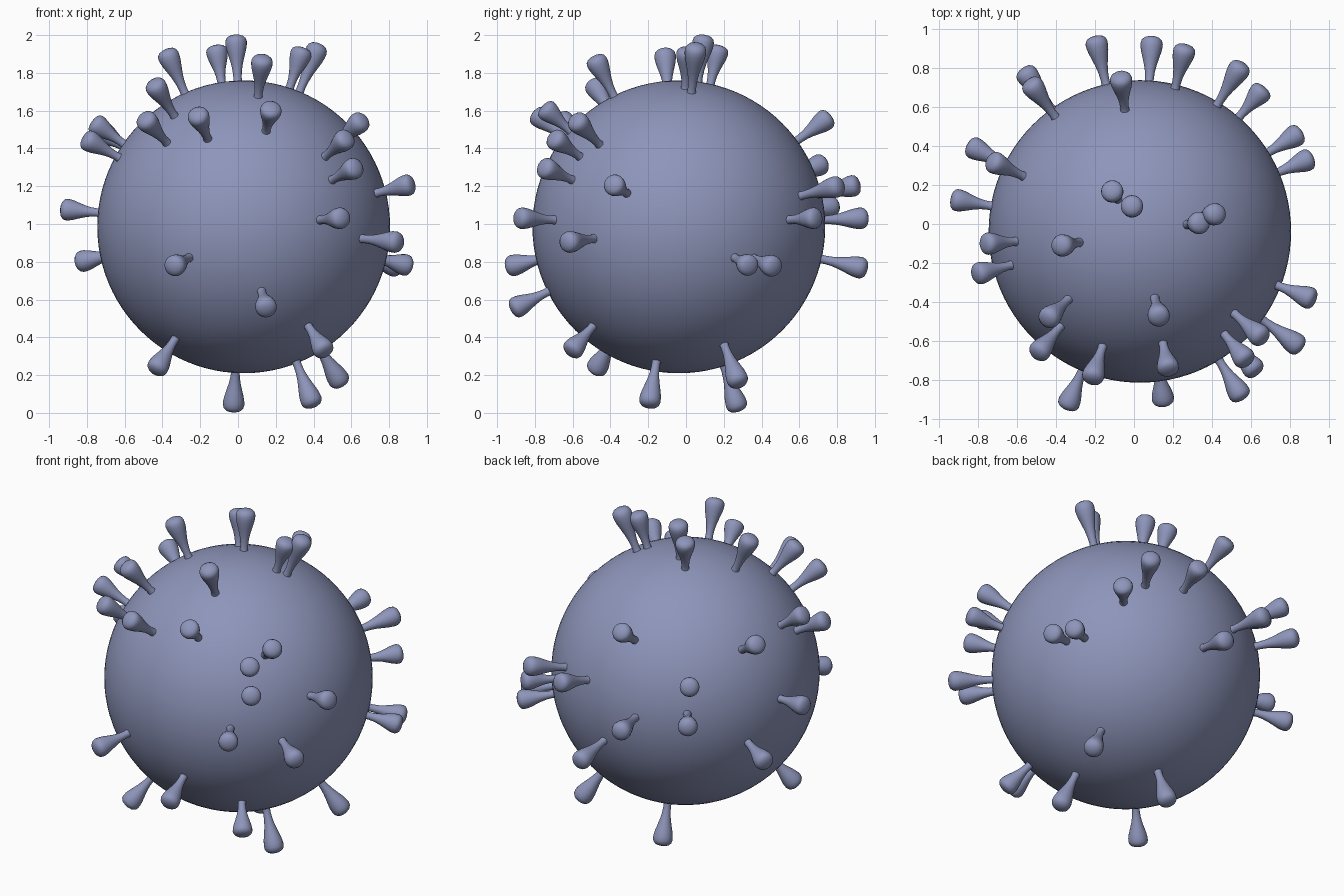
import bpy, bmesh, math
from mathutils import Vector, Matrix

if "Cube" in bpy.data.objects:
    bpy.data.objects.remove(bpy.data.objects["Cube"])

CENTER = Vector((0.03, -0.038, 0.985))
RADIUS = 0.775

# slate blue for every part
blue = bpy.data.materials.new("slate_blue")
blue.diffuse_color = (0.27, 0.30, 0.49, 1)
blue.use_nodes = True
blue.node_tree.nodes["Principled BSDF"].inputs["Base Color"].default_value = blue.diffuse_color

# core ball
bpy.ops.mesh.primitive_uv_sphere_add(segments=96, ring_count=48, radius=RADIUS, location=CENTER)
core = bpy.context.object
core.name = "core_ball"
core.data.materials.append(blue)
bpy.ops.object.shade_smooth()

# club-shaped spike profile: (fraction of length, radius)
PROFILE = [(0, .026), (.06, .023), (.14, .022), (.28, .025), (.42, .032), (.56, .042),
           (.68, .051), (.78, .056), (.86, .057), (.92, .052), (.965, .040), (.99, .022)]
SIDES = 24

# spike head centres, grouped by region
TOP = [(-.01, .09, 1.955), (-.11, .165, 1.90), (.33, .005, 1.89), (.413, .05, 1.912),
       (-.365, -.11, 1.882), (.126, -.467, 1.848)]
FRONT = [(-.43, -.475, 1.72), (-.478, -.645, 1.54), (-.207, -.77, 1.563), (.172, -.725, 1.592),
         (.638, -.567, 1.533), (.558, -.68, 1.44), (.605, -.732, 1.29), (.535, -.86, 1.03),
         (.147, -.885, .565), (-.33, -.907, .782)]
RIGHT = [(.887, -.375, 1.203), (.825, -.612, .905), (.82, .448, .78), (.875, .323, .785)]
BACK = [(.535, .787, 1.195), (.64, .665, 1.03), (-.515, .70, 1.31), (-.545, .76, 1.09),
        (-.065, .73, 1.545), (-.19, .918, 1.03), (.09, .915, .77), (.255, .875, 1.20)]
LEFT = [(-.78, -.25, 1.435), (-.735, -.10, 1.515), (-.705, .31, 1.48), (-.812, .385, .805),
        (-.893, .12, 1.075)]
BOTTOM = [(.445, -.59, .347), (.53, .27, .182), (.385, -.19, .073), (-.023, .265, .052),
          (-.42, -.465, .25)]


def spike(name, head):
    d = Vector(head) - CENTER
    start, tip = RADIUS - 0.012, d.length + 0.048
    bm = bmesh.new()
    rings = []
    for t, r in PROFILE:
        z = start + t * (tip - start)
        rings.append([bm.verts.new((r * math.cos(a), r * math.sin(a), z))
                      for a in (2 * math.pi * i / SIDES for i in range(SIDES))])
    for lo, hi in zip(rings, rings[1:]):
        for i in range(SIDES):
            j = (i + 1) % SIDES
            bm.faces.new((lo[i], lo[j], hi[j], hi[i]))
    end = bm.verts.new((0, 0, tip))
    for i in range(SIDES):
        bm.faces.new((rings[-1][i], rings[-1][(i + 1) % SIDES], end))
    for f in bm.faces:
        f.smooth = True
    # aim the spike outward from the ball
    turn = d.to_track_quat('Z', 'Y').to_matrix().to_4x4()
    bm.transform(Matrix.Translation(CENTER) @ turn)
    mesh = bpy.data.meshes.new(name)
    bm.to_mesh(mesh)
    bm.free()
    mesh.materials.append(blue)
    bpy.context.collection.objects.link(bpy.data.objects.new(name, mesh))


groups = {"top": TOP, "front": FRONT, "right": RIGHT, "back": BACK, "left": LEFT, "bottom": BOTTOM}
for region, heads in groups.items():
    for n, head in enumerate(heads, 1):
        spike(f"{region}_spike_{n}", head)
